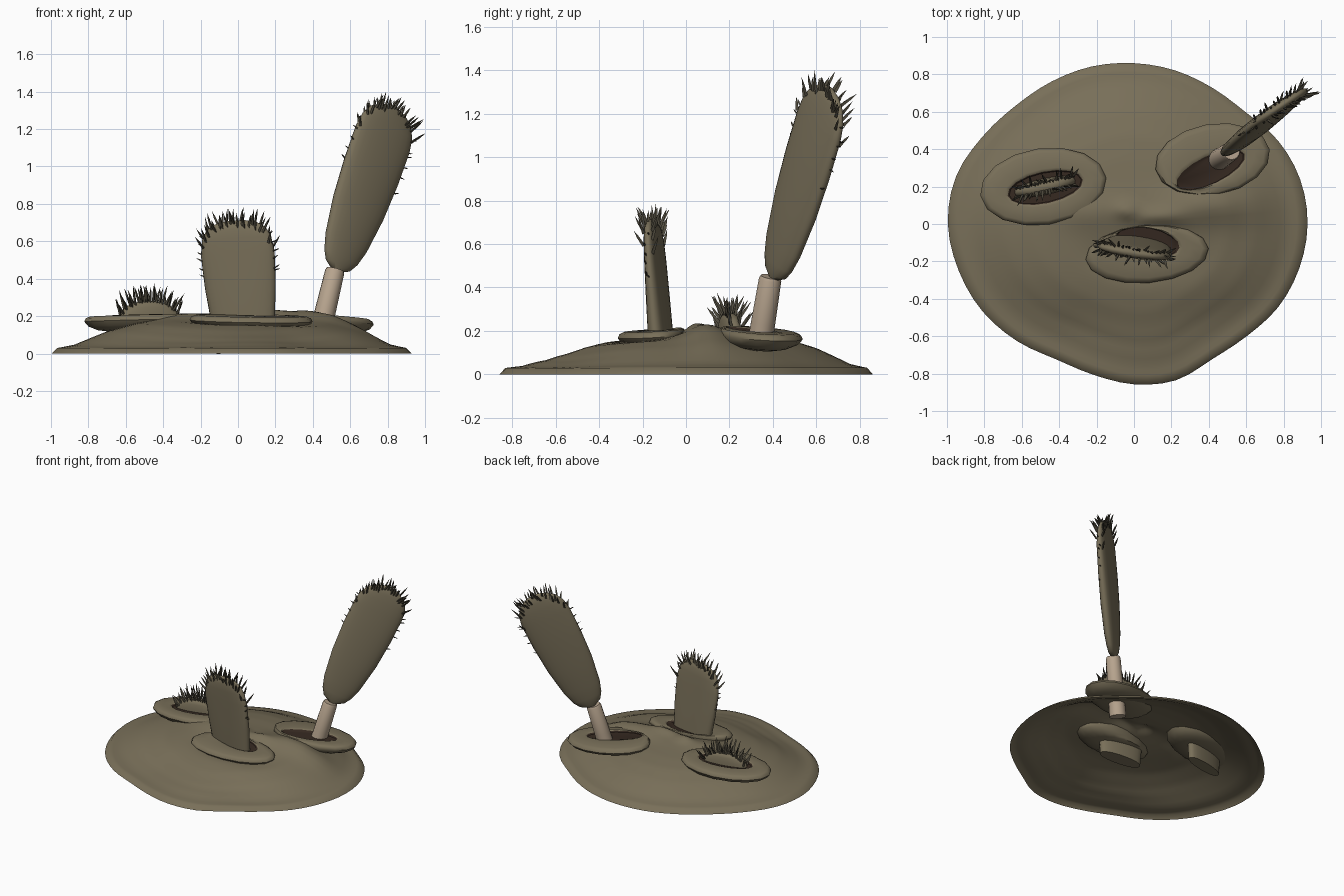
import bpy, bmesh, math, random
from mathutils import Vector

random.seed(4)
if "Cube" in bpy.data.objects:
    bpy.data.objects.remove(bpy.data.objects["Cube"])


def material(name, rgb):
    m = bpy.data.materials.new(name)
    m.use_nodes = True
    m.diffuse_color = (*rgb, 1)
    m.node_tree.nodes["Principled BSDF"].inputs["Base Color"].default_value = (*rgb, 1)
    return m


OLIVE = material("olive skin", (0.19, 0.16, 0.10))
DARK = material("dark brown opening", (0.036, 0.022, 0.015))
SPINE = material("dark spine", (0.075, 0.066, 0.045))
STALK = material("pale stalk", (0.47, 0.37, 0.27))


def finish(name, bm, mats, angle=50, closed=True):
    if closed:
        bmesh.ops.recalc_face_normals(bm, faces=bm.faces)
    me = bpy.data.meshes.new(name)
    bm.to_mesh(me)
    bm.free()
    for m in mats:
        me.materials.append(m)
    ob = bpy.data.objects.new(name, me)
    bpy.context.collection.objects.link(ob)
    bpy.ops.object.select_all(action='DESELECT')
    ob.select_set(True)
    bpy.context.view_layer.objects.active = ob
    bpy.ops.object.shade_smooth_by_angle(angle=math.radians(angle))
    return ob


def loft(bm, rings, start=True):
    """Skin a list of closed rings; returns faces grouped by band and the end cap."""
    vs = [[bm.verts.new(p) for p in r] for r in rings]
    n = len(vs[0])
    bands = [[bm.faces.new((a[i], a[(i + 1) % n], b[(i + 1) % n], b[i])) for i in range(n)]
             for a, b in zip(vs, vs[1:])]
    if start:
        bm.faces.new(vs[0][::-1])
    return bands, bm.faces.new(vs[-1])


def interp(table, x):
    for a, b in zip(table, table[1:]):
        if x <= b[0]:
            k = (x - a[0]) / (b[0] - a[0])
            return a[1] + (b[1] - a[1]) * k
    return table[-1][1]


# Mound: open shell with an uneven outline, sampled every 15 degrees
RADII = [.928, .92, .89, .845, .84, .85, .86, .872, .88, .895, .935, .985,
         .995, .97, .935, .885, .835, .835, .857, .865, .835, .85, .89, .915]
HEIGHT = [(0, .195), (.2, .195), (.4, .18), (.55, .16), (.7, .12), (.8, .08),
          (.88, .047), (.94, .035), (.97, .03), (1, 0)]
# bumps: x, y, spread x, spread y, height
BUMPS = [(.42, .105, .18, .07, .053), (-.04, .075, .05, .035, .03),
         (-.27, .07, .12, .065, .025), (.14, .04, .1, .035, .03),
         (.07, -.17, .2, .09, -.05), (0, -.54, .6, .17, -.042)]


def outline(deg):
    i, t = int(deg // 15), (deg % 15) / 15
    a, b, c, d = (RADII[(i + k) % 24] for k in (-1, 0, 1, 2))
    return b + .5 * t * (c - a + t * (2 * a - 5 * b + 4 * c - d + t * (3 * (b - c) + d - a)))


def mound_point(t, deg):
    r = t * outline(deg)
    x, y = r * math.cos(math.radians(deg)), r * math.sin(math.radians(deg))
    z = interp(HEIGHT, t)
    fade = min(1, (1 - t) * 4)
    for bx, by, sx, sy, h in BUMPS:
        z += fade * h * math.exp(-((x - bx) / sx) ** 2 / 2 - ((y - by) / sy) ** 2 / 2)
    return (x, y, z)


bm = bmesh.new()
steps = [1, .97, .94, .91, .88] + [.84 - .03 * i for i in range(28)]
loft(bm, [[mound_point(t, a) for a in range(0, 360, 5)] for t in steps], start=False)
finish("mound", bm, [OLIVE], closed=False)


# Lips: flattened rings around a dark slot
def ellipse(c, half, deg, n=16):
    a = math.radians(deg)
    pts = []
    for i in range(n):
        x = half[0] * math.cos(math.tau * i / n)
        y = half[1] * math.sin(math.tau * i / n)
        pts.append(Vector((c[0] + x * math.cos(a) - y * math.sin(a),
                           c[1] + x * math.sin(a) + y * math.cos(a), 0)))
    return pts


# blend from slot to outer edge, height
LIP = [(0, -.085), (.5, -.075), (.85, -.053), (1, -.027), (.95, -.01),
       (.8, 0), (.4, -.002), (.12, .003), (0, -.002), (-.06, -.012)]


def lip(name, outer, slot, tilt, top=.205):
    inner, rim = ellipse(*slot), ellipse(*outer)
    rings = []
    for k, z in LIP:
        ring = []
        for p, q in zip(inner, rim):
            v = p.lerp(q, k)
            v.z = top + z + tilt[0] * (v.x - slot[0][0]) + tilt[1] * (v.y - slot[0][1])
            ring.append(v)
        rings.append(ring)
    bm = bmesh.new()
    bands, cap = loft(bm, rings)
    for f in bands[-1] + [cap]:
        f.material_index = 1
    finish(name, bm, [OLIVE, DARK])


lip("right_lip", ((-.485, .2), (.34, .205), 8), ((-.475, .195), (.205, .085), 12), (.025, -.02))
lip("left_lip", ((.42, .345), (.31, .19), 10), ((.41, .29), (.2, .075), 25), (-.06, -.05))
lip("front_lip", ((.07, -.16), (.33, .155), 5), ((.07, -.1), (.175, .08), -9), (-.02, .06))


# Paddles: flattened blades with spines along the tip and edges
def spike(bm, root, direction, length, radius=.0085):
    d = direction.normalized()
    a = d.orthogonal().normalized()
    b = d.cross(a)
    base, mid = ([bm.verts.new(root + d * length * h + r * (a * math.cos(t) + b * math.sin(t)))
                  for t in (0, math.tau / 3, math.tau / 1.5)]
                 for h, r in ((0, radius), (.6, radius * .75)))
    tip = bm.verts.new(root + d * length)
    for i in range(3):
        j = (i + 1) % 3
        bm.faces.new((base[i], base[j], mid[j], mid[i]))
        bm.faces.new((mid[i], mid[j], tip))
    bm.faces.new(base[::-1])


def paddle(name, base, tip, yaw, profile, tufts, edges, spread, long):
    base, tip = Vector(base), Vector(tip)
    axis = (tip - base).normalized()
    length = (tip - base).length
    u = Vector((math.cos(math.radians(yaw)), math.sin(math.radians(yaw)), 0))
    u = (u - axis * u.dot(axis)).normalized()
    n = axis.cross(u)

    def place(x, y, s):
        return base + u * x + n * y + axis * s * length

    rings = []
    for s, w, th in profile:
        ring = []
        for i in range(24):
            c, k = math.cos(math.tau * i / 24), math.sin(math.tau * i / 24)
            ring.append(place(w * c, th * math.copysign(abs(k) ** .8, k), s))
        rings.append(ring)
    bm = bmesh.new()
    loft(bm, rings)
    finish(name, bm, [OLIVE], 60)

    widths = [(s, w) for s, w, _ in profile]
    widest = max(w for _, w in widths)
    crown = sorted((w, s) for s, w in widths if s > .6)
    bm = bmesh.new()
    for i in range(tufts):
        f = -1 + 2 * (i + random.random()) / tufts
        side = 1 if i % 2 else -1
        s = interp([(0, 1)] + crown, abs(f) * widest) - random.uniform(.01, .06)
        lean = u * (f * .5 + random.uniform(-.25, .25)) + n * side * random.uniform(0, spread)
        spike(bm, place(f * widest * .93, side * .02, s), lean + axis, random.uniform(.6, 1) * long)
    for i in range(edges):
        for side in (-1, 1):
            s = .55 + .35 * (i + random.random()) / edges
            spike(bm, place(side * interp(widths, s) * .97, random.uniform(-.015, .015), s),
                  u * side + axis * random.uniform(.1, .7), random.uniform(.025, .04), .005)
    finish(name + "_spines", bm, [SPINE], 20)


paddle("tall_paddle", (.525, .405, .445), (.835, .665, 1.32), 34,
       [(0, .03, .02), (.03, .08, .03), (.08, .11, .036), (.17, .137, .043), (.38, .168, .048),
        (.6, .182, .046), (.8, .184, .04), (.88, .172, .034), (.94, .14, .028),
        (.98, .085, .02), (1, .025, .008)], 38, 6, .6, .1)
paddle("front_paddle", (.04, -.105, .01), (-.015, -.155, .71), -9,
       [(0, .16, .05), (.2, .17, .052), (.5, .192, .045), (.75, .2, .038), (.87, .187, .034),
        (.94, .16, .03), (.98, .115, .022), (1, .05, .01)], 38, 6, .6, .1)
paddle("sunken_paddle", (-.475, .2, .01), (-.475, .2, .28), 12,
       [(0, .16, .045), (.6, .172, .045), (.75, .16, .042), (.88, .13, .038),
        (.96, .09, .03), (1, .04, .015)], 40, 0, .75, .115)


# Stalk under the tall paddle
bm = bmesh.new()
low, high = Vector((.42, .322, .03)), Vector((.52, .39, .45))
along = (high - low).normalized()
across = along.orthogonal().normalized()
other = along.cross(across)
loft(bm, [[low.lerp(high, t) + r * (across * math.cos(math.tau * i / 16) + other * math.sin(math.tau * i / 16))
           for i in range(16)] for t, r in ((0, .06), (.5, .056), (.97, .052), (1, .046))])
finish("stalk", bm, [STALK])
